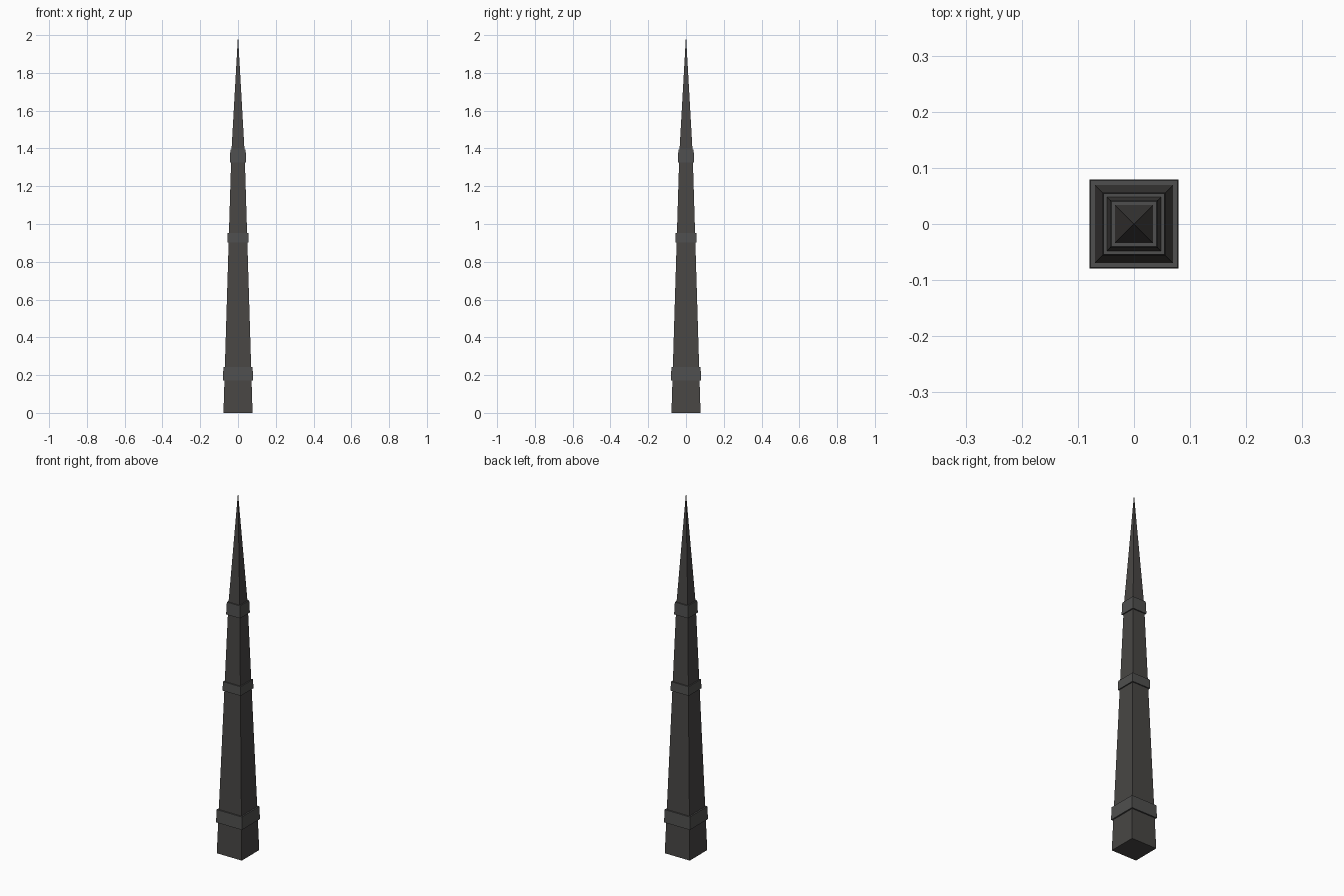
import bpy, math

if "Cube" in bpy.data.objects:
    bpy.data.objects.remove(bpy.data.objects["Cube"])


def material(name, rgb):
    m = bpy.data.materials.new(name)
    m.diffuse_color = (*rgb, 1)
    m.use_nodes = True
    m.node_tree.nodes["Principled BSDF"].inputs["Base Color"].default_value = m.diffuse_color
    return m


def frustum(name, z0, z1, half0, half1, mat):
    """Square tapered block, sides facing the axes; half0/half1 are half widths."""
    bpy.ops.mesh.primitive_cone_add(
        vertices=4, radius1=half0 * math.sqrt(2), radius2=half1 * math.sqrt(2),
        depth=z1 - z0, location=(0, 0, (z0 + z1) / 2), rotation=(0, 0, math.pi / 4))
    bpy.ops.object.transform_apply(location=True, rotation=True, scale=True)
    ob = bpy.context.object
    ob.name = name
    ob.data.materials.append(mat)
    return ob


stone = material("dark_stone", (0.065, 0.061, 0.058))
trim = material("trim", (0.078, 0.078, 0.077))

# Tapering shaft and the pointed tip above the top band
frustum("shaft", 0, 1.38, 0.077, 0.035, stone)
frustum("tip", 1.38, 2.0, 0.035, 0, stone)

# Three raised bands: bottom z, top z, bottom half width, top half width
bands = [
    ("lower_band", 0.172, 0.243, 0.0795, 0.0775),
    ("middle_band", 0.903, 0.953, 0.0560, 0.0545),
    ("upper_band", 1.326, 1.394, 0.0430, 0.0405),
]
for name, z0, z1, h0, h1 in bands:
    frustum(name, z0, z1, h0, h1, trim)
